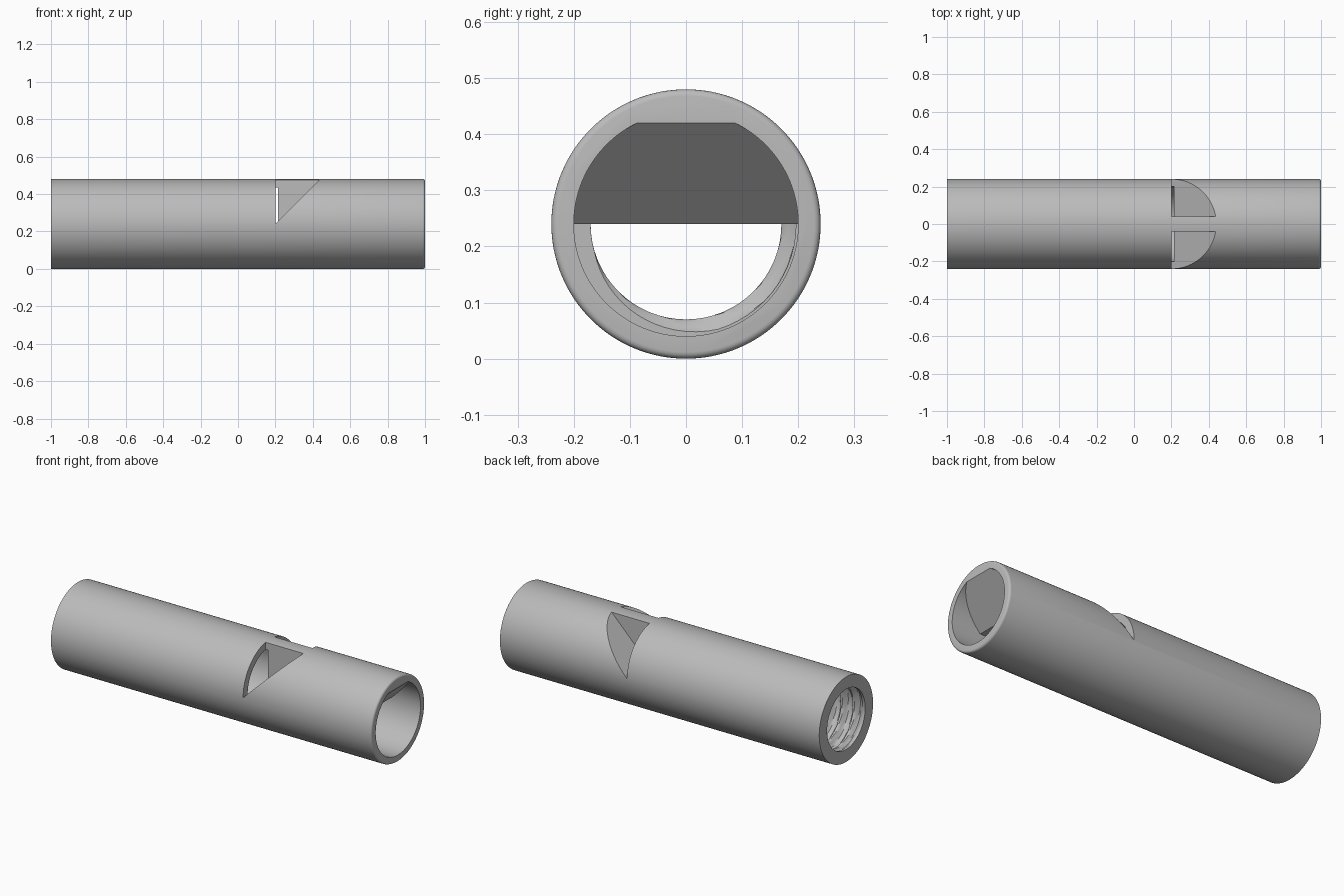
import bpy, bmesh, math
from mathutils import Matrix

R, BORE, MINOR = 0.24, 0.20, 0.17
AXIS_Z = 0.24
SEG = 128

cube = bpy.data.objects.get("Cube")
if cube:
    bpy.data.objects.remove(cube)

grey = bpy.data.materials.new("light grey")
grey.use_nodes = True
colour = (0.5, 0.5, 0.5, 1)
grey.diffuse_color = colour
grey.node_tree.nodes["Principled BSDF"].inputs["Base Color"].default_value = colour


def to_object(name, bm):
    bmesh.ops.recalc_face_normals(bm, faces=bm.faces)
    mesh = bpy.data.meshes.new(name)
    bm.to_mesh(mesh)
    bm.free()
    mesh.materials.append(grey)
    obj = bpy.data.objects.new(name, mesh)
    bpy.context.collection.objects.link(obj)
    return obj


def rod(name, radius, x0, x1, fillet=0):
    """Solid cylinder along x, optionally rounded at its +x end."""
    bm = bmesh.new()
    place = Matrix.Translation(((x0 + x1) / 2, 0, AXIS_Z)) @ Matrix.Rotation(math.pi / 2, 4, "Y")
    bmesh.ops.create_cone(bm, cap_ends=True, segments=SEG, radius1=radius,
                          radius2=radius, depth=x1 - x0, matrix=place)
    if fillet:
        rim = [e for e in bm.edges if all(v.co.x > x1 - 0.001 for v in e.verts)]
        bmesh.ops.bevel(bm, geom=rim, offset=fillet, segments=4, profile=0.5, affect="EDGES")
    return to_object(name, bm)


def prism(name, outline, y0, y1):
    """Extrude an x-z outline along y."""
    bm = bmesh.new()
    face = bm.faces.new([bm.verts.new((x, y0, z)) for x, z in outline])
    out = bmesh.ops.extrude_face_region(bm, geom=[face])
    moved = [g for g in out["geom"] if isinstance(g, bmesh.types.BMVert)]
    bmesh.ops.translate(bm, verts=moved, vec=(0, y1 - y0, 0))
    return to_object(name, bm)


def thread_cutter(x0, x1, pitch, rows_per_turn, sides):
    """Rod whose surface carries a helical ridge, for cutting an internal thread."""
    bm = bmesh.new()
    rows = round((x1 - x0) / pitch * rows_per_turn)
    rings = []
    for i in range(rows + 1):
        x = x0 + (x1 - x0) * i / rows
        ring = []
        for j in range(sides):
            phase = ((x - x0) / pitch + j / sides) % 1
            ridge = min(1, max(0, 1.7 - 4 * abs(phase - 0.5)))
            fade = min(1, max(0, (x + 0.985) / 0.03))
            r = MINOR + 0.026 * ridge * fade
            a = 2 * math.pi * j / sides
            ring.append(bm.verts.new((x, r * math.cos(a), AXIS_Z + r * math.sin(a))))
        rings.append(ring)
    for low, high in zip(rings, rings[1:]):
        for j in range(sides):
            k = (j + 1) % sides
            bm.faces.new((low[j], low[k], high[k], high[j]))
    bm.faces.new(rings[0])
    bm.faces.new(rings[-1])
    return to_object("thread_cutter", bm)


def subtract(target, cutter):
    mod = target.modifiers.new("cut", "BOOLEAN")
    mod.operation = "DIFFERENCE"
    mod.solver = "EXACT"
    mod.object = cutter
    bpy.context.view_layer.objects.active = target
    bpy.ops.object.modifier_apply(modifier=mod.name)
    bpy.data.objects.remove(cutter)


# Outer tube
tube = rod("whistle_tube", R, -1, 1, fillet=0.012)

# Main bore, leaving an upper half plug with a sloped mouth
bore = rod("bore_cutter", BORE, -0.55, 1.1)
plug = prism("plug", [(0.215, 0.24), (0.82, 0.24), (1.12, 0.54), (0.215, 0.54)], -0.3, 0.3)
subtract(bore, plug)
subtract(tube, bore)

# Threaded socket at the -x end
subtract(tube, thread_cutter(-1.04, -0.5, 0.075, 12, 64))

# Two wedge notches either side of a central web
for side in (-1, 1):
    notch = prism("notch_cutter", [(0.2, 0.24), (0.5, 0.54), (0.2, 0.54)], side * 0.04, side * 0.3)
    subtract(tube, notch)

bpy.ops.object.select_all(action="DESELECT")
tube.select_set(True)
bpy.context.view_layer.objects.active = tube
bpy.ops.object.shade_smooth_by_angle(angle=math.radians(30))
